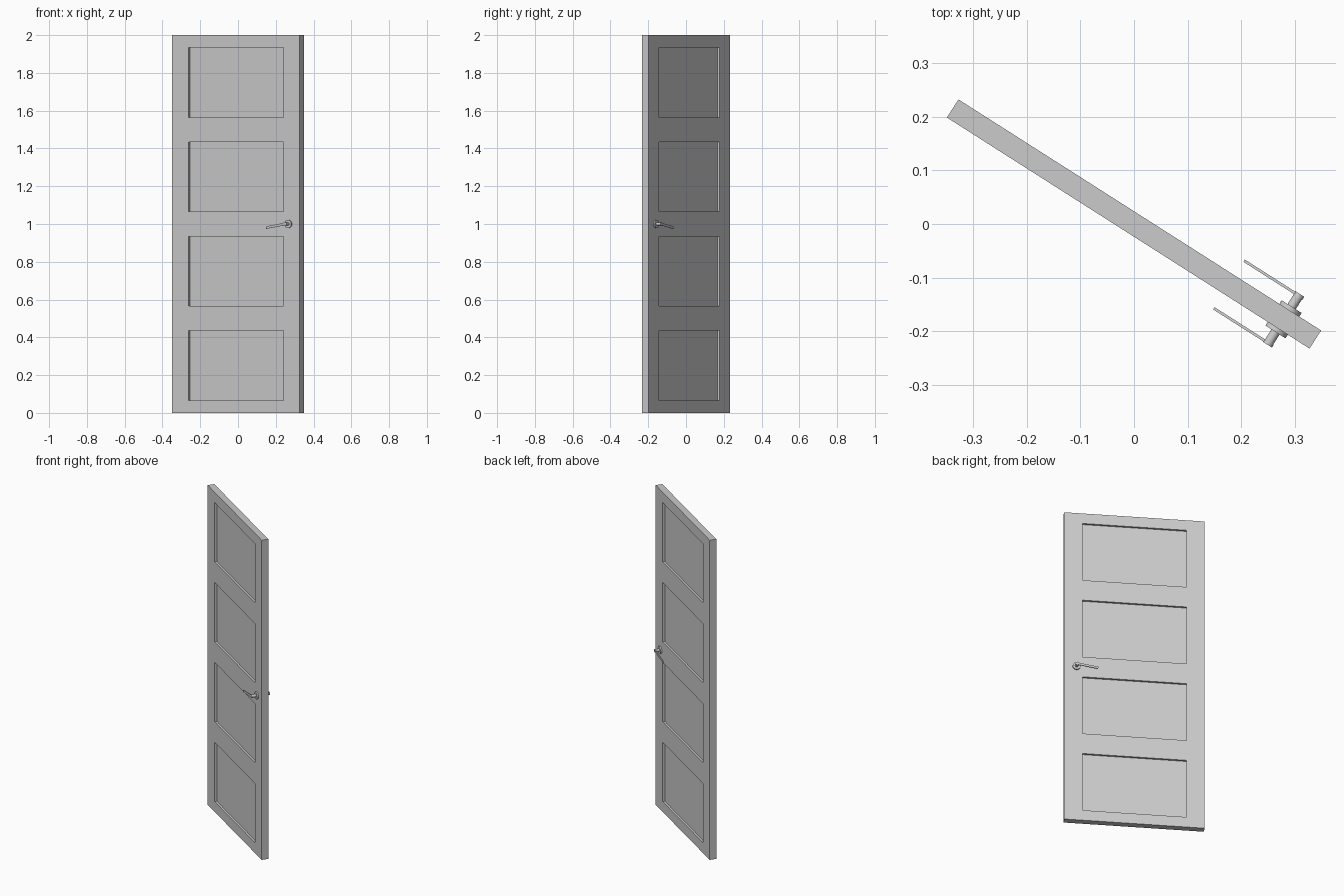
import bpy, bmesh, math
from mathutils import Matrix, Vector

if "Cube" in bpy.data.objects:
    bpy.data.objects.remove(bpy.data.objects["Cube"])

WIDTH, THICK, HEIGHT = 0.8, 0.04, 2.0
PANEL_HALF_W, PANEL_HALF_H, RECESS = 0.297, 0.185, 0.013
HANDLE_U, HANDLE_Z = 0.33, 1.0
SWING = Matrix.Rotation(math.radians(-32.5), 4, 'Z')   # the door stands ajar


def material(name, value):
    m = bpy.data.materials.new(name)
    m.use_nodes = True
    m.diffuse_color = (value, value, value, 1)
    m.node_tree.nodes["Principled BSDF"].inputs["Base Color"].default_value = m.diffuse_color
    return m


GREY = material("light grey", 0.6)


def finish(name, bm, matrix=Matrix()):
    mesh = bpy.data.meshes.new(name)
    bm.to_mesh(mesh)
    bm.free()
    mesh.materials.append(GREY)
    ob = bpy.data.objects.new(name, mesh)
    bpy.context.collection.objects.link(ob)
    ob.matrix_world = SWING @ matrix
    return ob


def box(size, centre):
    bm = bmesh.new()
    bmesh.ops.create_cube(bm, size=1, matrix=Matrix.Translation(centre) @ Matrix.Diagonal((*size, 1)))
    return bm


def disc(name, radius, v0, v1):
    """Cylinder across the door, from depth v0 to v1 on the handle axis."""
    bm = bmesh.new()
    turn = Matrix.Rotation(math.pi / 2, 4, 'X')
    bmesh.ops.create_cone(bm, cap_ends=True, segments=32, radius1=radius, radius2=radius,
                          depth=abs(v1 - v0), matrix=turn)
    ob = finish(name, bm, Matrix.Translation((HANDLE_U, (v0 + v1) / 2, HANDLE_Z)))
    bpy.ops.object.select_all(action='DESELECT')
    bpy.context.view_layer.objects.active = ob
    ob.select_set(True)
    bpy.ops.object.shade_smooth_by_angle()


# Door leaf with four recessed panels on each face
bm = box((WIDTH, THICK, HEIGHT), (0, 0, HEIGHT / 2))
centres = [0.25 + 0.5 * i for i in range(4)]
cuts = [(Vector((s * PANEL_HALF_W, 0, 0)), Vector((1, 0, 0))) for s in (-1, 1)]
cuts += [(Vector((0, 0, c + s * PANEL_HALF_H)), Vector((0, 0, 1))) for c in centres for s in (-1, 1)]
for point, normal in cuts:
    bmesh.ops.bisect_plane(bm, geom=bm.verts[:] + bm.edges[:] + bm.faces[:],
                           plane_co=point, plane_no=normal)
bm.normal_update()


def is_panel(face):
    c = face.calc_center_median()
    return (abs(face.normal.y) > 0.9 and abs(c.x) < PANEL_HALF_W
            and any(abs(c.z - z) < PANEL_HALF_H for z in centres))


bmesh.ops.inset_individual(bm, faces=[f for f in bm.faces if is_panel(f)],
                           thickness=0, depth=-RECESS)
finish("door_leaf", bm)

# Lever handle on both faces: rose, spindle, hub and drooping lever
for side, label in ((-1, "front"), (1, "back")):
    face = THICK / 2
    disc(label + "_handle_rose", 0.022, side * face, side * (face + 0.008))
    disc(label + "_handle_spindle", 0.009, side * face, side * 0.05)
    disc(label + "_handle_hub", 0.010, side * 0.049, side * 0.056)
    lever = box((0.121, 0.005, 0.013), (-0.0605, 0, 0))
    droop = Matrix.Rotation(math.radians(-9), 4, 'Y')
    finish(label + "_handle_lever", lever,
           Matrix.Translation((HANDLE_U, side * 0.0525, HANDLE_Z)) @ droop)
